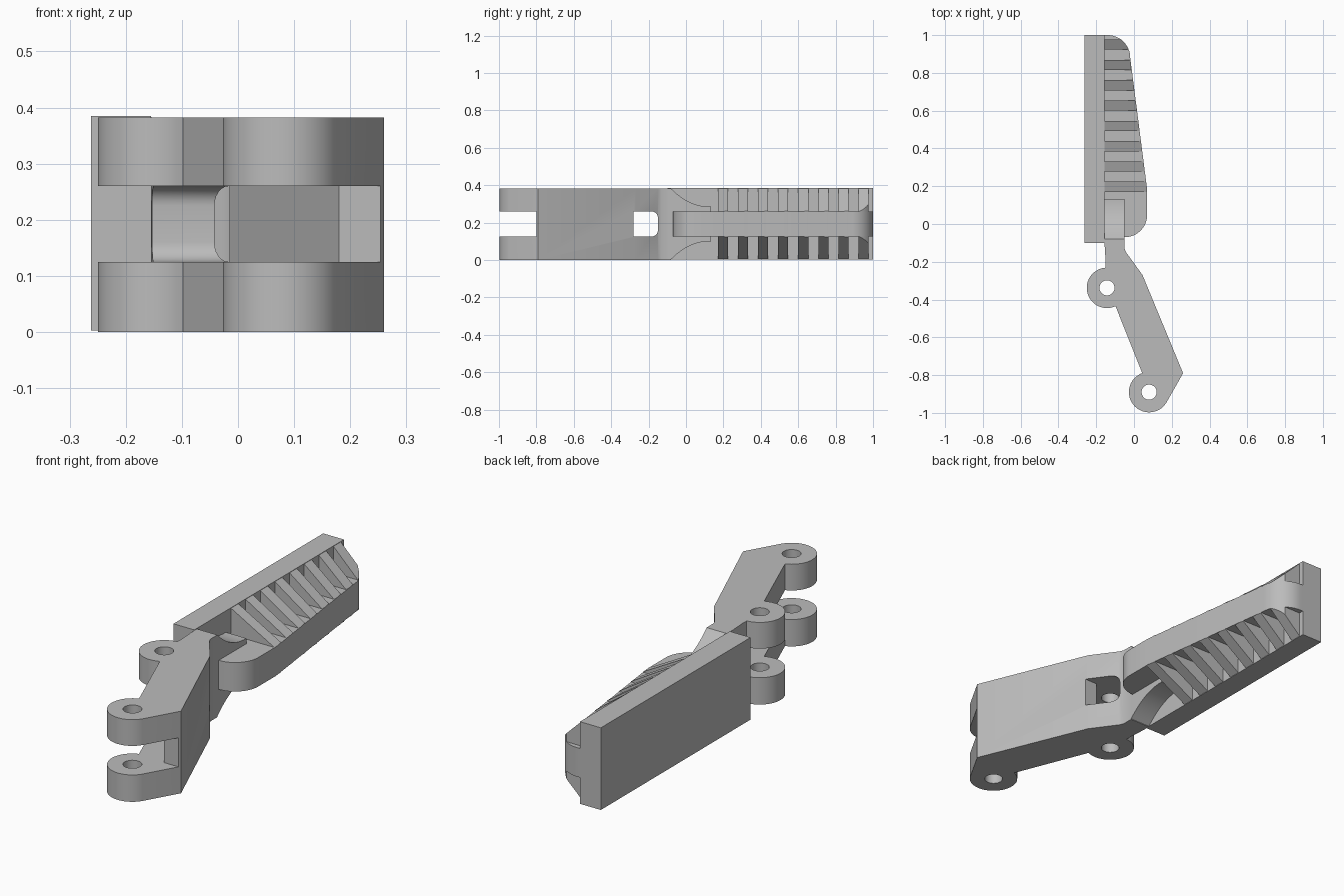
import bpy
import bmesh
from math import cos, sin, radians
from mathutils import Vector

if "Cube" in bpy.data.objects:
    bpy.data.objects.remove(bpy.data.objects["Cube"], do_unlink=True)

grey = bpy.data.materials.new("plain grey")
grey.use_nodes = True
grey.diffuse_color = (0.5, 0.5, 0.5, 1)
grey.node_tree.nodes["Principled BSDF"].inputs["Base Color"].default_value = (0.5, 0.5, 0.5, 1)

MID = 0.1925                 # mid height
LOW, HIGH = 0.125, 0.26      # central band
WALL = -0.155                # inner face of the pad


def arc(cx, cy, r, a0, a1, n=16):
    angles = [radians(a0 + (a1 - a0) * i / n) for i in range(n + 1)]
    return [(cx + r * cos(a), cy + r * sin(a)) for a in angles]


def add_prism(bm, points, axis, start, end):
    """Extrude a 2D outline along the given axis."""
    place = {"x": lambda a, b: (start, a, b),
             "y": lambda a, b: (a, start, b),
             "z": lambda a, b: (a, b, start)}[axis]
    face = bm.faces.new([bm.verts.new(place(a, b)) for a, b in points])
    move = Vector([end - start if axis == k else 0 for k in "xyz"])
    new = bmesh.ops.extrude_face_region(bm, geom=[face])["geom"]
    bmesh.ops.translate(bm, vec=move, verts=[v for v in new if isinstance(v, bmesh.types.BMVert)])


def make(name, bm):
    bmesh.ops.recalc_face_normals(bm, faces=bm.faces[:])
    mesh = bpy.data.meshes.new(name)
    bm.to_mesh(mesh)
    bm.free()
    mesh.materials.append(grey)
    obj = bpy.data.objects.new(name, mesh)
    bpy.context.collection.objects.link(obj)
    return obj


def prism(name, points, axis, start, end):
    bm = bmesh.new()
    add_prism(bm, points, axis, start, end)
    return make(name, bm)


def activate(obj):
    bpy.ops.object.select_all(action="DESELECT")
    obj.select_set(True)
    bpy.context.view_layer.objects.active = obj


def boolean(obj, cutter, operation="DIFFERENCE"):
    activate(obj)
    mod = obj.modifiers.new("cut", "BOOLEAN")
    mod.operation = operation
    mod.solver = "EXACT"
    mod.object = cutter
    bpy.ops.object.modifier_apply(modifier=mod.name)
    bpy.data.objects.remove(cutter, do_unlink=True)


# Flat gripping pad
pad = prism("gripping_pad", [(-0.262, -0.1), (WALL, -0.1), (WALL, 1), (-0.262, 1)],
            "z", 0.003, 0.385)

# Central rib with rounded ends
rib_outline = ([(WALL - 0.001, -0.08)] + arc(-0.05, 0.05, 0.12, -80, 0)
               + [(0.07, 0.18)] + arc(-0.14, 0.88, 0.12, 0, 90) + [(WALL - 0.001, 1)])
rib = prism("central_rib", rib_outline, "z", LOW, HIGH)

# Sloping gussets on both sides of the rib, trimmed to its outline
bm = bmesh.new()
for i in range(8):
    y = 0.17 + i * 0.1075
    edge = 0.07 - 0.09 * (y + 0.027 - 0.18) / 0.7
    add_prism(bm, [(WALL, 0.005), (edge, LOW), (edge, HIGH), (WALL, 0.383)],
              "y", y, y + 0.054)
gussets = make("gussets", bm)
boolean(gussets, prism("gusset_trim", rib_outline, "z", -0.1, 0.5), "INTERSECT")

# Curved web blending the neck into the rib
curve = []
for i in range(13):
    t = i / 12
    curve.append((-0.08 + 0.213 * t, 0.285 + 0.097 * (1 - t) ** 2.2))
top = [(-0.1, 0.382)] + curve
web = prism("neck_web", top + [(y, 2 * MID - z) for y, z in reversed(top)],
            "x", WALL - 0.001, -0.05)

# Angled link with two hinge lugs
hinges = [(-0.143, -0.338), (0.08, -0.89)]
outline = ([(WALL, -0.08), (WALL, -0.12), (-0.15, -0.2)]
           + arc(*hinges[0], 0.107, 94, 295, 32)
           + arc(*hinges[1], 0.107, 110, 328, 32)
           + [(0.26, -0.79), (0.045, -0.27), (-0.042, -0.15), (-0.05, -0.13), (-0.05, -0.08)])
link = prism("angled_link", outline, "z", 0, 0.382)

# Middle slot, leaving a wall along the outer side
bm = bmesh.new()
add_prism(bm, [(-0.4, -1.1), (0.4, -1.1), (0.4, -0.8), (0.18, -0.8), (-0.015, -0.28),
               (0.4, -0.28), (0.4, -0.15), (-0.4, -0.15)], "z", LOW, HIGH)
ends = [e for e in bm.edges
        if all(abs(v.co.y + 0.15) < 1e-4 for v in e.verts)
        and abs(e.verts[0].co.x - e.verts[1].co.x) > 0.1]
bmesh.ops.bevel(bm, geom=ends, offset=0.035, segments=6, profile=0.5, affect="EDGES")
boolean(link, make("slot_cutter", bm))

# Hinge pin holes
for x, y in hinges:
    boolean(link, prism("pin_cutter", arc(x, y, 0.04, 0, 348.75, 31), "z", -0.1, 0.5))

for obj in (pad, rib, gussets, web, link):
    activate(obj)
    bpy.ops.object.shade_smooth_by_angle(angle=radians(25))
